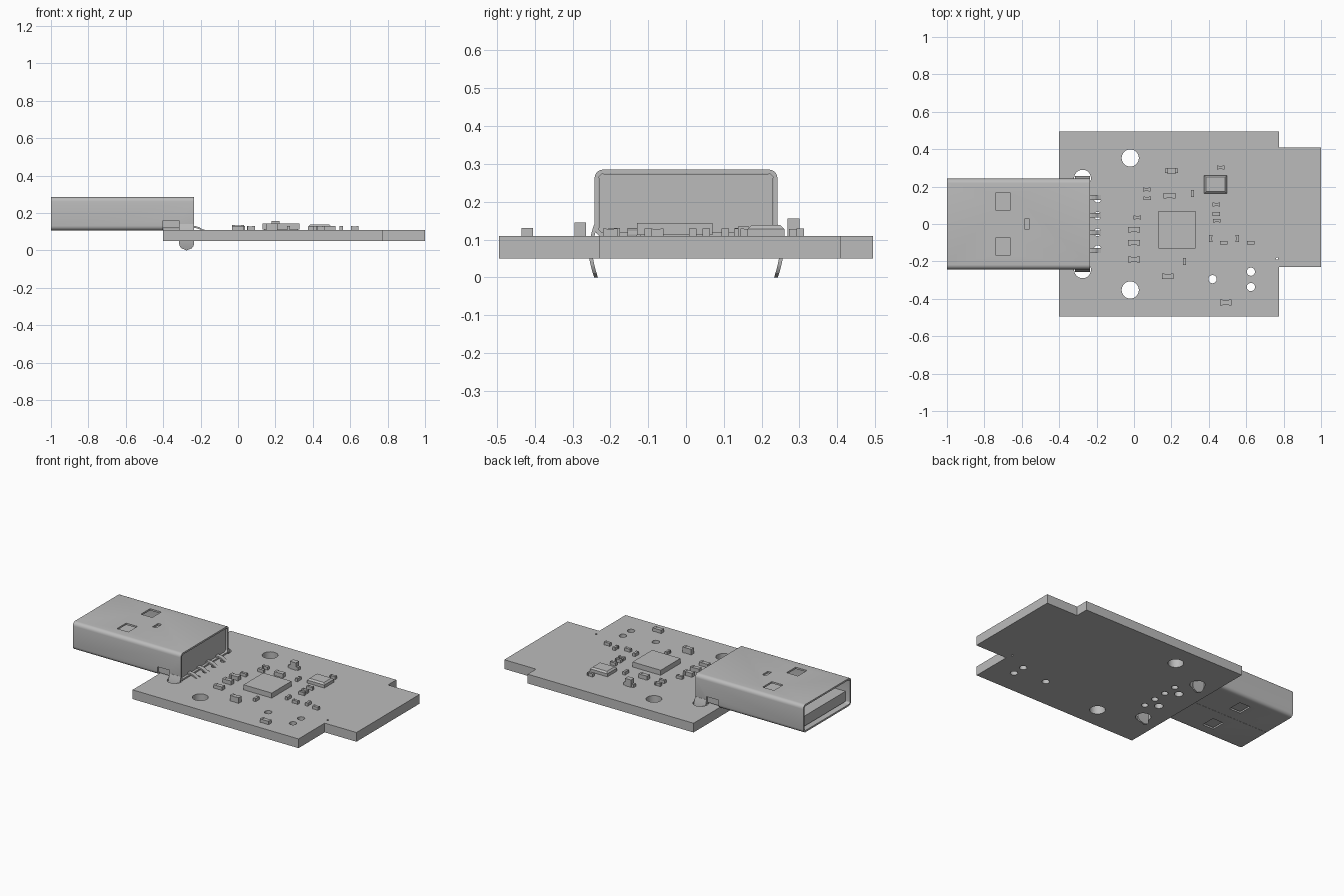
import bpy, bmesh, math
from mathutils import Vector

cube = bpy.data.objects.get("Cube")
if cube:
    bpy.data.objects.remove(cube, do_unlink=True)

grey = bpy.data.materials.new("plain_grey")
grey.use_nodes = True
grey.diffuse_color = (0.5, 0.5, 0.5, 1)
bsdf = next(n for n in grey.node_tree.nodes if n.type == 'BSDF_PRINCIPLED')
bsdf.inputs["Base Color"].default_value = (0.5, 0.5, 0.5, 1)

BOARD_Z, TOP = 0.05, 0.109


def finish(name, bm):
    bmesh.ops.recalc_face_normals(bm, faces=bm.faces)
    mesh = bpy.data.meshes.new(name)
    bm.to_mesh(mesh)
    bm.free()
    mesh.materials.append(grey)
    obj = bpy.data.objects.new(name, mesh)
    bpy.context.collection.objects.link(obj)
    return obj


def add_box(bm, x0, x1, y0, y1, z0, z1):
    """Add a box and return its vertices."""
    verts = bmesh.ops.create_cube(bm, size=1)["verts"]
    for v in verts:
        v.co = Vector((x1 if v.co.x > 0 else x0, y1 if v.co.y > 0 else y0, z1 if v.co.z > 0 else z0))
    return verts


def box(name, *extent):
    bm = bmesh.new()
    add_box(bm, *extent)
    return finish(name, bm)


def prism(name, points, direction):
    """Extrude a flat outline along a direction."""
    bm = bmesh.new()
    face = bm.faces.new([bm.verts.new(p) for p in points])
    out = bmesh.ops.extrude_face_region(bm, geom=[face])["geom"]
    bmesh.ops.translate(bm, vec=direction, verts=[g for g in out if isinstance(g, bmesh.types.BMVert)])
    return finish(name, bm)


def rounded_bar(name, x0, x1, half, z0, z1, radius):
    """Bar along x with four rounded long edges."""
    bm = bmesh.new()
    add_box(bm, x0, x1, -half, half, z0, z1)
    edges = [e for e in bm.edges if abs(e.verts[0].co.x - e.verts[1].co.x) > 0.1]
    bmesh.ops.bevel(bm, geom=edges, offset=radius, segments=5, profile=0.5, affect='EDGES')
    return finish(name, bm)


def cylinder(x, y, r):
    bm = bmesh.new()
    bmesh.ops.create_cone(bm, cap_ends=True, segments=32, radius1=r, radius2=r, depth=0.2)
    bmesh.ops.translate(bm, vec=(x, y, 0.08), verts=bm.verts)
    return finish("cutter", bm)


def cut(target, cutters):
    """Subtract cutters one by one and remove them."""
    bpy.context.view_layer.objects.active = target
    for c in cutters:
        c.hide_render = True
        mod = target.modifiers.new("cut", 'BOOLEAN')
        mod.operation, mod.solver, mod.object = 'DIFFERENCE', 'EXACT', c
        bpy.ops.object.modifier_apply(modifier=mod.name)
        bpy.data.objects.remove(c, do_unlink=True)


def smooth(obj):
    bpy.ops.object.select_all(action='DESELECT')
    obj.select_set(True)
    bpy.context.view_layer.objects.active = obj
    bpy.ops.object.shade_smooth_by_angle(angle=math.radians(30))


# Circuit board with end tab and drilled holes
outline = [(-0.4, -0.495), (0.775, -0.495), (0.775, -0.23), (1, -0.23),
           (1, 0.41), (0.775, 0.41), (0.775, 0.495), (-0.4, 0.495)]
board = prism("circuit_board", [(x, y, BOARD_Z) for x, y in outline], (0, 0, TOP - BOARD_Z))
PIN_Y = (-0.142, -0.047, 0.047, 0.142)
holes = [(0.42, -0.295, 0.022), (0.625, -0.255, 0.022), (0.625, -0.337, 0.022), (0.765, -0.185, 0.006)]
for s in (-1, 1):
    holes += [(-0.02, s * 0.353, 0.046), (-0.275, s * 0.245, 0.045), (-0.263, s * 0.09, 0.026)]
holes += [(-0.195, y * 0.95, 0.02) for y in PIN_Y]
cut(board, [cylinder(*h) for h in holes])
smooth(board)

# Hollow metal plug shell with windows and side notches
shell = rounded_bar("plug_shell", -1, -0.235, 0.242, 0.107, 0.285, 0.024)
cuts = [rounded_bar("cutter", -1.1, -0.1, 0.231, 0.118, 0.274, 0.014)]
for s in (-1, 1):
    y = s * 0.121
    cuts.append(box("cutter", -0.74, -0.66, y - 0.046, y + 0.046, 0.05, 0.35))
    y = s * 0.24
    cuts.append(box("cutter", -0.4, -0.315, y - 0.03, y + 0.03, 0.05, 0.16))
cuts.append(box("cutter", -0.585, -0.56, -0.028, 0.028, 0.25, 0.35))
cut(shell, cuts)
smooth(shell)

# Small latch below the top slot, underside seam
box("shell_latch", -0.59, -0.555, -0.034, 0.034, 0.262, 0.272)
box("shell_seam", -1, -0.41, -0.002, 0.002, 0.106, 0.108)

# Plastic insert: rear block and contact tongue
box("rear_block", -0.4, -0.25, -0.23, 0.23, 0.119, 0.273)
box("contact_tongue", -0.97, -0.39, -0.228, 0.228, 0.125, 0.19)

# Mounting legs with round ends, bowed outward in the middle
for s, side in ((-1, "right"), (1, "left")):
    bm = bmesh.new()
    rows = []
    for i in range(13):
        z = 0.14 * i / 12
        half = 0.04 * math.sqrt(max(0, 1 - max(0, 1 - z / 0.04) ** 2)) + 0.0005
        bow = 0.233 + 0.014 * math.sin(math.pi * min(z / 0.14, 1))
        rows.append([bm.verts.new((-0.275 + dx, s * (bow + dy), z))
                     for dx, dy in ((-half, 0), (half, 0), (half, 0.01), (-half, 0.01))])
    for a, b in zip(rows, rows[1:]):
        for j in range(4):
            k = (j + 1) % 4
            bm.faces.new((a[j], a[k], b[k], b[j]))
    bm.faces.new(rows[0])
    bm.faces.new(rows[-1])
    smooth(finish(side + "_mounting_leg", bm))

# Contact pins bending down to the board
path = [(-0.26, 0.13), (-0.228, 0.13), (-0.205, 0.123), (-0.19, 0.113), (-0.172, 0.108)]
ribbon = path + [(x, z - 0.01) for x, z in reversed(path)]
for i, y in enumerate(PIN_Y):
    prism(f"contact_pin_{i + 1}", [(x, y - 0.013, z) for x, z in ribbon], (0, 0.026, 0))

# Main chip and the chamfered oscillator
box("main_chip", 0.13, 0.33, -0.13, 0.07, TOP + 0.003, 0.144)
box("main_chip_pad", 0.14, 0.32, -0.12, 0.06, TOP - 0.002, TOP + 0.004)
bm = bmesh.new()
add_box(bm, 0.375, 0.497, 0.163, 0.26, TOP - 0.001, 0.138)
top_edges = [e for e in bm.edges if all(v.co.z > 0.13 for v in e.verts)]
bmesh.ops.bevel(bm, geom=top_edges, offset=0.01, segments=1, affect='EDGES')
finish("oscillator", bm)

# Transistor with leads
box("transistor_body", 0.18, 0.222, 0.268, 0.3, TOP - 0.001, 0.156)
for i, x in enumerate((0.175, 0.225)):
    box(f"transistor_lead_{i + 1}", x - 0.01, x + 0.01, 0.272, 0.296, TOP - 0.001, 0.128)


def chip_part(name, x, y, length, width, height, along_x):
    """Two-terminal part: lower body between two end caps."""
    bm = bmesh.new()
    for lo, hi, inset in ((-0.5, -0.27, 0), (-0.27, 0.27, 0.0015), (0.27, 0.5, 0)):
        a, w = (lo * length, hi * length), width / 2 - inset
        spans = (x + a[0], x + a[1], y - w, y + w) if along_x else (x - w, x + w, y + a[0], y + a[1])
        add_box(bm, *spans, TOP - 0.001, TOP + height - inset)
    finish(name, bm)


# Small and large two-terminal parts
small_x = [(0.067, 0.185), (0.07, 0.137), (0.463, 0.302), (0.44, 0.104), (0.44, 0.053),
           (0.443, 0.018), (0.018, 0.035), (0.48, -0.1), (0.623, -0.1)]
small_y = [(0.313, 0.163), (0.41, -0.078), (0.553, -0.078), (0.27, -0.2)]
large = [(0, -0.03, 0.026), (0, -0.1, 0.026), (0, -0.19, 0.022), (0.49, -0.42, 0.022),
         (0.18, -0.28, 0.036), (0.19, 0.152, 0.026)]
for i, (x, y) in enumerate(small_x):
    chip_part(f"small_resistor_{i + 1}", x, y, 0.04, 0.02, 0.02, True)
for i, (x, y) in enumerate(small_y):
    chip_part(f"upright_resistor_{i + 1}", x, y, 0.038, 0.018, 0.02, False)
for i, (x, y, h) in enumerate(large):
    chip_part(f"capacitor_{i + 1}", x, y, 0.062, 0.03, h, True)
